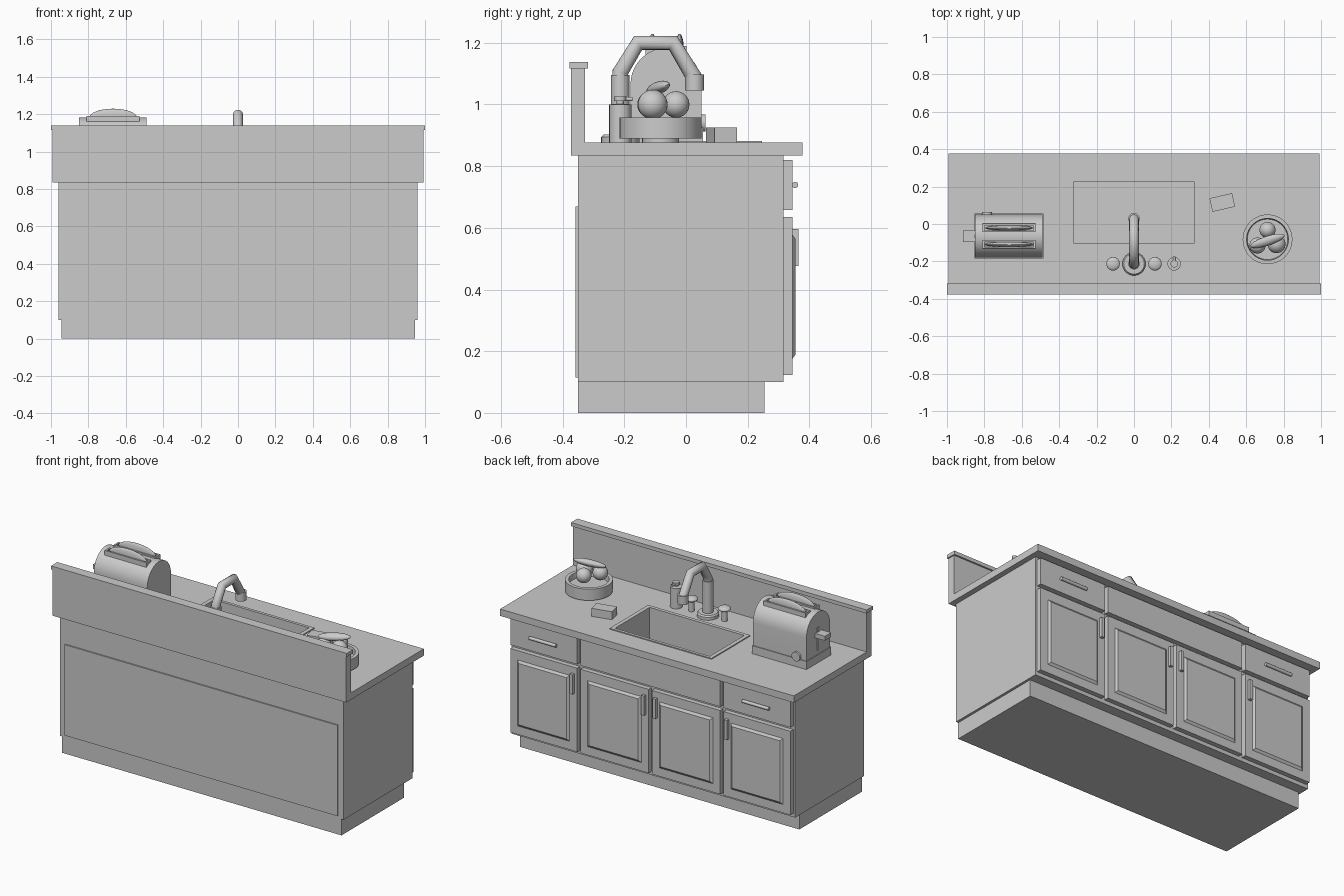
import bpy, bmesh
from math import sin, cos, pi, radians
from mathutils import Vector

if "Cube" in bpy.data.objects:
    bpy.data.objects.remove(bpy.data.objects["Cube"])


def finish(bm, name, smooth=False):
    bmesh.ops.recalc_face_normals(bm, faces=bm.faces[:])
    me = bpy.data.meshes.new(name)
    bm.to_mesh(me)
    bm.free()
    ob = bpy.data.objects.new(name, me)
    bpy.context.collection.objects.link(ob)
    if smooth:
        bpy.ops.object.select_all(action='DESELECT')
        ob.select_set(True)
        bpy.context.view_layer.objects.active = ob
        bpy.ops.object.shade_smooth_by_angle(angle=radians(35))
    return ob


def box(name, x0, x1, y0, y1, z0, z1, open_top=False, taper=0.0):
    """Box by its limits; taper narrows the +y face like a raised panel."""
    bm = bmesh.new()
    bmesh.ops.create_cube(bm, size=1)
    for v in bm.verts:
        if v.co.y > 0:
            t = taper
        else:
            t = 0
        v.co = Vector((x1 - t if v.co.x > 0 else x0 + t,
                       y1 if v.co.y > 0 else y0,
                       z1 - t if v.co.z > 0 else z0 + t))
    if open_top:
        top = max(bm.faces, key=lambda f: f.calc_center_median().z)
        bmesh.ops.delete(bm, geom=[top], context='FACES_ONLY')
    return finish(bm, name)


def frame(name, outer, inner, z0, z1):
    """Flat slab with a rectangular hole; rects are x0, x1, y0, y1."""
    bm = bmesh.new()
    rings = []
    for r, z in ((outer, z0), (outer, z1), (inner, z1), (inner, z0)):
        pts = ((r[0], r[2]), (r[1], r[2]), (r[1], r[3]), (r[0], r[3]))
        rings.append([bm.verts.new((x, y, z)) for x, y in pts])
    for k in range(4):
        a, b = rings[k], rings[(k + 1) % 4]
        for i in range(4):
            j = (i + 1) % 4
            bm.faces.new((a[i], a[j], b[j], b[i]))
    return finish(bm, name)


def lathe(name, x, y, profile, n=32):
    """Turned part from (radius, z) points, closed at both ends."""
    bm = bmesh.new()
    rings = [[bm.verts.new((x + r * cos(2 * pi * i / n), y + r * sin(2 * pi * i / n), z))
              for i in range(n)] for r, z in profile]
    for a, b in zip(rings, rings[1:]):
        for i in range(n):
            j = (i + 1) % n
            bm.faces.new((a[i], a[j], b[j], b[i]))
    bm.faces.new(rings[0])
    bm.faces.new(rings[-1])
    return finish(bm, name, True)


def ellipsoid(name, loc, radii, rot=(0, 0, 0)):
    bm = bmesh.new()
    bmesh.ops.create_uvsphere(bm, u_segments=32, v_segments=16, radius=1)
    bmesh.ops.scale(bm, vec=radii, verts=bm.verts)
    ob = finish(bm, name, True)
    ob.location, ob.rotation_euler = loc, rot
    return ob


def tube(name, pts, r):
    cu = bpy.data.curves.new(name, 'CURVE')
    cu.dimensions = '3D'
    cu.bevel_depth, cu.bevel_resolution, cu.use_fill_caps = r, 6, True
    sp = cu.splines.new('POLY')
    sp.points.add(len(pts) - 1)
    for p, q in zip(sp.points, pts):
        p.co = (*q, 1)
    ob = bpy.data.objects.new(name, cu)
    bpy.context.collection.objects.link(ob)
    return ob


TOP = 0.876
SINK = (-0.32, 0.32, -0.105, 0.228)

# Cabinet carcass
box("toe_kick", -0.945, 0.945, -0.35, 0.255, 0, 0.1)
box("cabinet_body", -0.96, 0.96, -0.35, 0.316, 0.1, 0.834, open_top=True)
box("back_panel", -0.923, 0.923, -0.358, -0.35, 0.115, 0.67)

# Countertop, backsplash and cap
frame("countertop", (-0.993, 0.993, -0.373, 0.377), SINK, 0.834, TOP)
box("backsplash", -0.993, 0.993, -0.373, -0.327, TOP, 1.116)
box("backsplash_cap", -1, 1, -0.378, -0.317, 1.116, 1.138)

# Sink
frame("sink_rim", (-0.345, 0.345, -0.127, 0.246), SINK, TOP, 0.882)
box("sink_basin", *SINK, 0.67, 0.88, open_top=True)
lathe("sink_drain", 0, 0.06, [(0.035, 0.67), (0.035, 0.675)])

# Doors, drawers and pulls, mirrored left and right
box("false_drawer", -0.473, 0.473, 0.316, 0.345, 0.658, 0.82)
for side, s in (("left", -1), ("right", 1)):
    for pos, a, b, h in (("inner", 0.011, 0.473, 0.038), ("outer", 0.495, 0.947, 0.522)):
        x0, x1 = sorted((s * a, s * b))
        n = f"{side}_{pos}_door"
        box(n, x0, x1, 0.316, 0.345, 0.123, 0.635)
        box(n + "_panel", x0 + 0.05, x1 - 0.05, 0.345, 0.355, 0.175, 0.578, taper=0.014)
        box(n + "_handle", s * h - 0.01, s * h + 0.01, 0.345, 0.364, 0.477, 0.597)
    x0, x1 = sorted((s * 0.495, s * 0.947))
    box(f"{side}_drawer", x0, x1, 0.316, 0.345, 0.658, 0.82)
    tube(f"{side}_drawer_pull", [(s * 0.63, 0.354, 0.739), (s * 0.81, 0.354, 0.739)], 0.01)

# Faucet
FY = -0.213
lathe("faucet_base", 0, FY, [(0.062, TOP), (0.062, 0.894), (0.055, 0.902)])
lathe("faucet_column", 0, FY, [(0.03, 0.9), (0.03, 1.095)])
tube("faucet_spout", [(0, FY, 1.08), (0, FY, 1.105), (0, -0.155, 1.2),
                      (0, -0.042, 1.2), (0, 0.028, 1.085)], 0.026)
lathe("faucet_nozzle", 0, 0.028, [(0.031, 1.046), (0.031, 1.098)])
for side, x in (("left", -0.112), ("right", 0.112)):
    lathe(f"{side}_tap_stem", x, FY, [(0.016, TOP), (0.016, 0.95)], 20)
    ellipsoid(f"{side}_tap_knob", (x, FY, 0.95), (0.036, 0.036, 0.016))

# Soap dispenser
lathe("soap_bottle", 0.215, FY, [(0.036, TOP), (0.036, 1.0), (0.012, 1.002), (0.012, 1.012),
                                 (0.02, 1.012), (0.02, 1.026)], 24)
tube("soap_nozzle", [(0.215, FY, 1.018), (0.215, FY + 0.04, 1.018)], 0.007)

# Toaster: base, arched shell, slots, bread, lever, dial
TY = -0.065
box("toaster_base", -0.853, -0.484, -0.184, 0.055, TOP, 0.925)
bm = bmesh.new()
section = [(-0.115, 0.925), (0.115, 0.925)]
section += [(0.115 * cos(pi * i / 20), 1.065 + 0.118 * sin(pi * i / 20)) for i in range(21)]
face = bm.faces.new([bm.verts.new((-0.849, TY + y, z)) for y, z in section])
ext = bmesh.ops.extrude_face_region(bm, geom=[face])
bmesh.ops.translate(bm, vec=(0.361, 0, 0),
                    verts=[g for g in ext["geom"] if isinstance(g, bmesh.types.BMVert)])
if not any(abs(f.calc_center_median().x + 0.849) < 1e-5 for f in bm.faces):
    bm.faces.new([v for v in bm.verts if abs(v.co.x + 0.849) < 1e-5])
finish(bm, "toaster_shell", True)
for i, y in enumerate((TY - 0.044, TY + 0.044), 1):
    frame(f"toaster_slot_{i}", (-0.81, -0.527, y - 0.023, y + 0.023),
          (-0.8, -0.537, y - 0.014, y + 0.014), 1.13, 1.19)
    ellipsoid(f"bread_slice_{i}", (-0.668, y, 1.18), (0.128, 0.014, 0.049))
box("toaster_lever_slot", -0.853, -0.849, TY - 0.01, TY + 0.01, 0.95, 1.09)
box("toaster_lever", -0.915, -0.849, TY - 0.03, TY + 0.03, 1.035, 1.062)
dial = lathe("toaster_dial", 0, 0, [(0.028, 0), (0.028, 0.016)], 24)
dial.location, dial.rotation_euler = (-0.786, 0.047, 0.94), (-pi / 2, 0, 0)

# Sponge
sponge = box("sponge", -0.062, 0.062, -0.037, 0.037, 0, 0.049)
sponge.location, sponge.rotation_euler = (0.472, 0.115, TOP), (0, 0, radians(13))

# Fruit bowl
BX, BY = 0.714, -0.082
lathe("fruit_bowl", BX, BY, [(0.06, TOP), (0.06, 0.889), (0.133, 0.889), (0.133, 0.958),
                             (0.112, 0.958), (0.108, 0.925)], 40)
for i, (x, y, r) in enumerate(((0.714, -0.032, 0.043), (0.66, -0.115, 0.043), (0.762, -0.108, 0.048)), 1):
    ellipsoid(f"fruit_{i}", (x, y, 1.0), (r, r, r))
ellipsoid("long_fruit", (0.714, -0.09, 1.054), (0.096, 0.026, 0.02),
          (radians(22), radians(-6), radians(18)))
